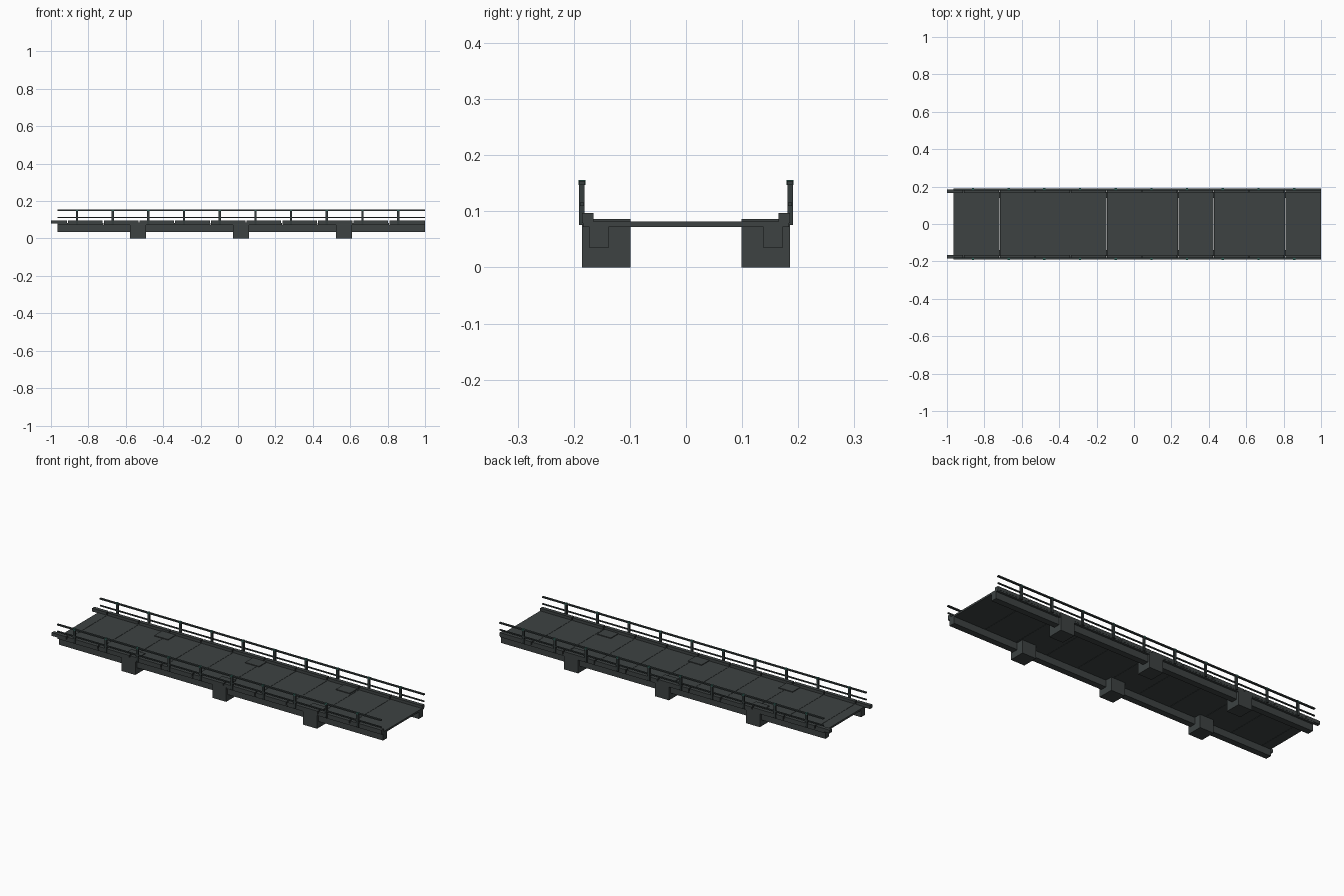
import bpy, bmesh

if "Cube" in bpy.data.objects:
    bpy.data.objects.remove(bpy.data.objects["Cube"])


def mat(name, rgb):
    m = bpy.data.materials.new(name)
    m.diffuse_color = (*rgb, 1)
    m.use_nodes = True
    m.node_tree.nodes["Principled BSDF"].inputs["Base Color"].default_value = m.diffuse_color
    return m


CONCRETE = mat("dark_concrete", (0.047, 0.055, 0.055))
METAL = mat("dark_metal", (0.036, 0.046, 0.046))
TEAL = mat("teal_metal", (0.03, 0.11, 0.09))


def boxes(name, material, spans):
    """One object made of boxes given as (x0, x1, y0, y1, z0, z1)."""
    bm = bmesh.new()
    for x0, x1, y0, y1, z0, z1 in spans:
        geom = bmesh.ops.create_cube(bm, size=1)
        for v in geom["verts"]:
            v.co = (x1 if v.co.x > 0 else x0,
                    y1 if v.co.y > 0 else y0,
                    z1 if v.co.z > 0 else z0)
    me = bpy.data.meshes.new(name)
    bm.to_mesh(me)
    bm.free()
    me.materials.append(material)
    ob = bpy.data.objects.new(name, me)
    bpy.context.collection.objects.link(ob)
    return ob


def both(spans):
    """Repeat boxes on the opposite side of the bridge."""
    return spans + [(a, b, -d, -c, e, f) for a, b, c, d, e, f in spans]


LEFT, RIGHT, STEP = -0.965, 1.0, 0.1908

# Road deck in slabs with hairline joints
edges = [LEFT] + [RIGHT - STEP * k for k in range(10, -1, -1)]
boxes("deck_slabs", CONCRETE,
      [(a, b - (0.0015 if b < RIGHT else 0), -0.184, 0.184, 0.072, 0.082)
       for a, b in zip(edges, edges[1:])])

# Long beams below the deck
boxes("side_beams", CONCRETE, both([(LEFT, RIGHT, 0.138, 0.172, 0.035, 0.073)]))

# Support blocks, poking slightly through the deck
boxes("piers", CONCRETE,
      both([(c - 0.042, c + 0.042, 0.099, 0.185, 0.0, 0.086)
            for c in (-0.535, 0.016, 0.567)]))

# Curb blocks with small gaps, overhanging at the left end
curb_edges = [-1.0] + edges[1:]
boxes("curb_blocks", CONCRETE,
      both([(a, b - (0.006 if b < RIGHT else 0), 0.165, 0.185, 0.079, 0.097)
            for a, b in zip(curb_edges, curb_edges[1:])]))

# Handrails
boxes("top_rails", METAL, both([(LEFT, RIGHT, 0.180, 0.191, 0.148, 0.1545)]))
boxes("middle_rails", METAL, both([(LEFT, RIGHT, 0.182, 0.189, 0.110, 0.116)]))

# Railing posts and their caps
posts = [-0.861 + STEP * k for k in range(10)]
boxes("rail_posts", METAL,
      both([(p - 0.006, p + 0.006, 0.1805, 0.1905, 0.076, 0.149) for p in posts]))
boxes("post_caps", TEAL,
      both([(p - 0.006, p + 0.006, 0.179, 0.192, 0.147, 0.1555) for p in posts]))
